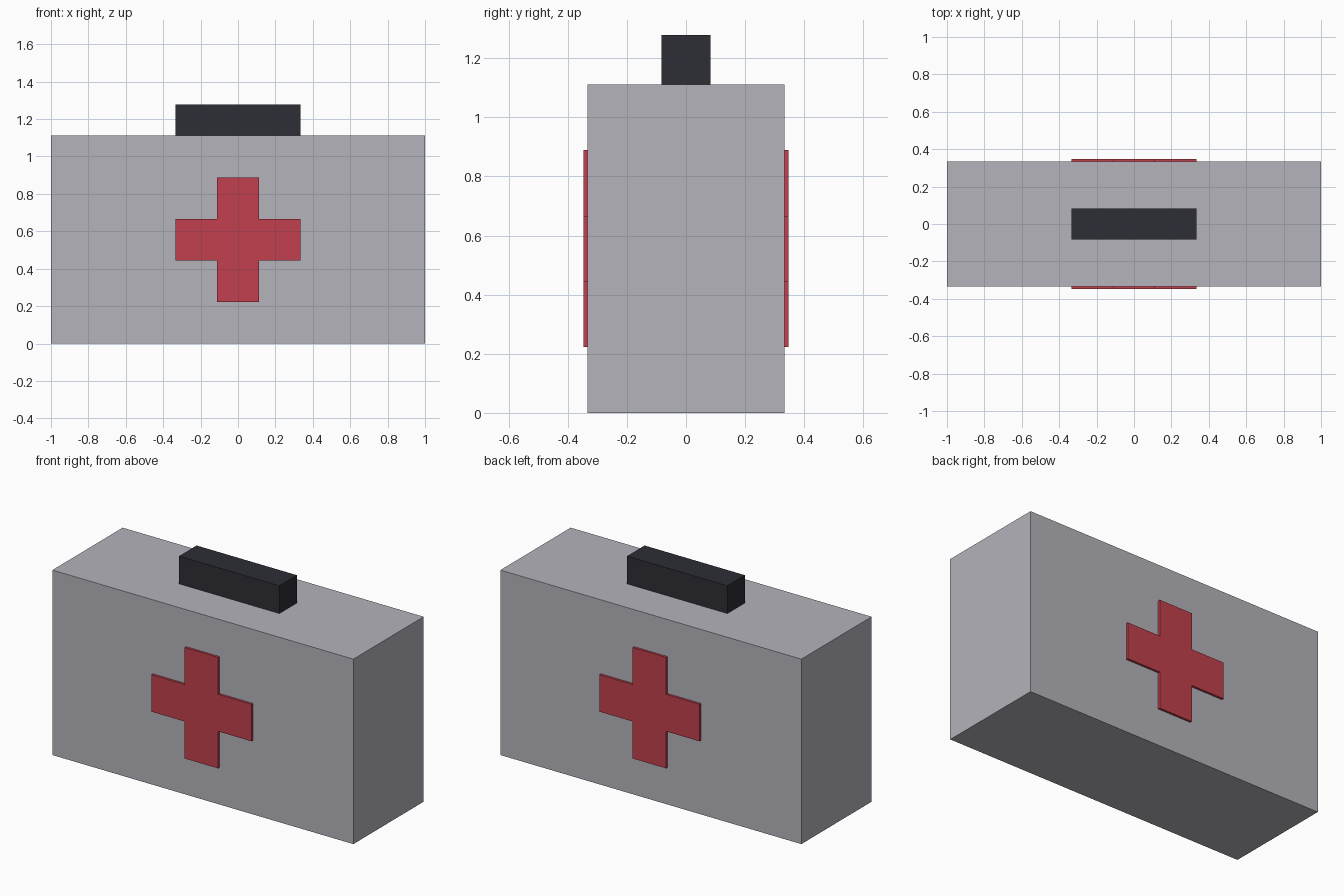
import bpy, bmesh

if "Cube" in bpy.data.objects:
    bpy.data.objects.remove(bpy.data.objects["Cube"])

U = 1 / 9  # the model sits on a grid of ninths


def material(name, rgb):
    """Flat material from an sRGB colour (0-255)."""
    lin = [((c / 255 + 0.055) / 1.055) ** 2.4 for c in rgb]
    m = bpy.data.materials.new(name)
    m.diffuse_color = (*lin, 1)
    m.use_nodes = True
    m.node_tree.nodes["Principled BSDF"].inputs["Base Color"].default_value = m.diffuse_color
    return m


def prism(name, outline, y0, y1, mat):
    """Extrude an (x, z) outline from y0 to y1."""
    bm = bmesh.new()
    face = bm.faces.new([bm.verts.new((x, y0, z)) for x, z in outline])
    ext = bmesh.ops.extrude_face_region(bm, geom=[face])
    verts = [g for g in ext["geom"] if isinstance(g, bmesh.types.BMVert)]
    bmesh.ops.translate(bm, verts=verts, vec=(0, y1 - y0, 0))
    bmesh.ops.recalc_face_normals(bm, faces=bm.faces)
    mesh = bpy.data.meshes.new(name)
    bm.to_mesh(mesh)
    bm.free()
    mesh.materials.append(mat)
    obj = bpy.data.objects.new(name, mesh)
    bpy.context.collection.objects.link(obj)
    return obj


def rect(half_x, z0, z1):
    return [(-half_x, z0), (half_x, z0), (half_x, z1), (-half_x, z1)]


grey = material("case grey", (181, 179, 187))
dark = material("handle black", (45, 45, 54))
red = material("cross red", (194, 64, 77))

# Case and handle
prism("case", rect(1, 0, 10 * U), -3 * U, 3 * U, grey)
prism("handle", rect(3 * U, 10 * U, 11.5 * U), -0.75 * U, 0.75 * U, dark)

# Raised cross on front and back: one arm tip turned by quarter turns
a, b, mid = U, 3 * U, 5 * U
cross = []
x1, z1, x2, z2, x3, z3 = b, -a, b, a, a, a
for _ in range(4):
    cross += [(x1, mid + z1), (x2, mid + z2), (x3, mid + z3)]
    x1, z1, x2, z2, x3, z3 = -z1, x1, -z2, x2, -z3, x3
for name, side in (("front_cross", -1), ("back_cross", 1)):
    prism(name, cross, side * 3 * U, side * 0.347, red)
